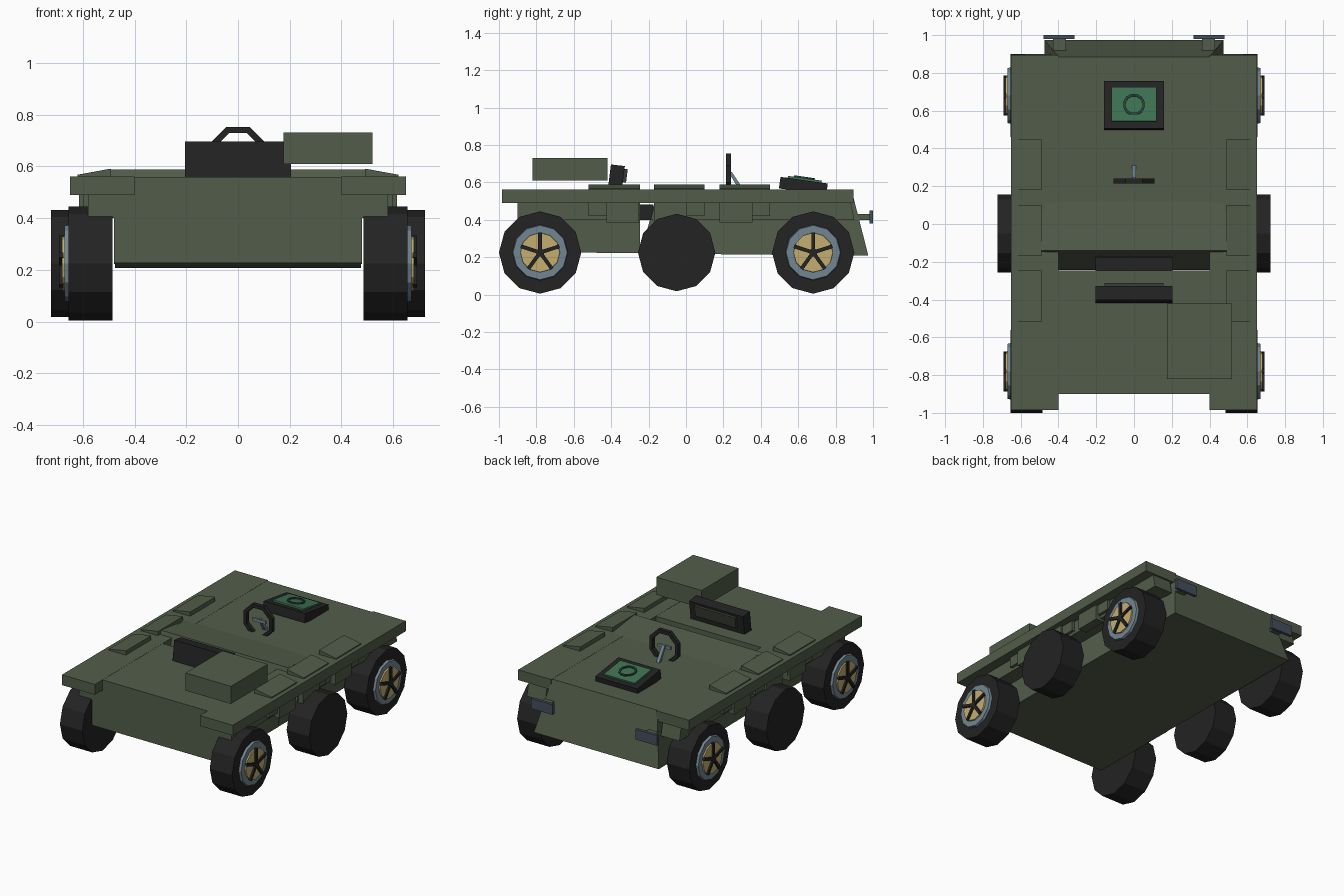
import bpy, bmesh, math
from mathutils import Matrix, Vector

if "Cube" in bpy.data.objects:
    bpy.data.objects.remove(bpy.data.objects["Cube"])


def mat(name, rgb):
    m = bpy.data.materials.new(name)
    m.diffuse_color = (*rgb, 1)
    m.use_nodes = True
    m.node_tree.nodes["Principled BSDF"].inputs["Base Color"].default_value = m.diffuse_color
    return m


GREEN = mat("army_green", (0.085, 0.11, 0.068))
BLACK = mat("rubber_black", (0.017, 0.017, 0.017))
STEEL = mat("blue_grey_steel", (0.17, 0.24, 0.29))
GOLD = mat("gold", (0.55, 0.42, 0.16))
SCREEN = mat("screen_green", (0.05, 0.17, 0.085))
TEAL = mat("dark_teal", (0.025, 0.06, 0.05))
OLIVE = mat("dark_olive", (0.04, 0.045, 0.032))
SLATE = mat("slate", (0.06, 0.075, 0.11))


def finish(name, bm, material):
    bmesh.ops.recalc_face_normals(bm, faces=bm.faces[:])
    me = bpy.data.meshes.new(name)
    bm.to_mesh(me)
    bm.free()
    me.materials.append(material)
    ob = bpy.data.objects.new(name, me)
    bpy.context.collection.objects.link(ob)
    return ob


def box(name, lo, hi, material, tilt=0):
    """Axis box between two corners, tilted about its own x axis."""
    bm = bmesh.new()
    lo, hi = Vector(lo), Vector(hi)
    bmesh.ops.create_cube(bm, size=1)
    bmesh.ops.scale(bm, vec=hi - lo, verts=bm.verts)
    bmesh.ops.rotate(bm, matrix=Matrix.Rotation(math.radians(tilt), 3, 'X'), verts=bm.verts)
    bmesh.ops.translate(bm, vec=(lo + hi) / 2, verts=bm.verts)
    return finish(name, bm, material)


def prism(name, profile, axis, a, b, material):
    """Extrude a profile along x (yz points) or y (xz points)."""
    bm = bmesh.new()
    pt = (lambda p, t: (t, p[0], p[1])) if axis == 'X' else (lambda p, t: (p[0], t, p[1]))
    face = bm.faces.new([bm.verts.new(pt(p, a)) for p in profile])
    ext = bmesh.ops.extrude_face_region(bm, geom=[face])
    vs = [v for v in ext["geom"] if isinstance(v, bmesh.types.BMVert)]
    bmesh.ops.translate(bm, vec=(b - a, 0, 0) if axis == 'X' else (0, b - a, 0), verts=vs)
    return finish(name, bm, material)


def disc(name, x0, x1, y, z, r0, r1, material, n=12):
    """Cylinder along x from x0 (radius r0) to x1 (radius r1), vertex at top."""
    bm = bmesh.new()
    bmesh.ops.create_cone(bm, cap_ends=True, segments=n, radius1=r0, radius2=r1, depth=abs(x1 - x0))
    s = 1 if x1 > x0 else -1
    bmesh.ops.rotate(bm, matrix=Matrix.Rotation(s * math.pi / 2, 3, 'Y'), verts=bm.verts)
    bmesh.ops.translate(bm, vec=((x0 + x1) / 2, y, z), verts=bm.verts)
    return finish(name, bm, material)


def ring(name, centre, R, r, n, m, rot, material):
    """Low-poly ring lying in xy, then rotated by the given matrix."""
    bm = bmesh.new()
    rows = []
    for i in range(n):
        a = 2 * math.pi * (i + 0.5) / n
        rows.append([])
        for j in range(m):
            b = 2 * math.pi * (j + 0.5) / m
            d = R + r * math.cos(b)
            p = rot @ Vector((d * math.cos(a), d * math.sin(a), r * math.sin(b)))
            rows[-1].append(bm.verts.new(p + Vector(centre)))
    for i in range(n):
        for j in range(m):
            k, l = (i + 1) % n, (j + 1) % m
            bm.faces.new((rows[i][j], rows[k][j], rows[k][l], rows[i][l]))
    return finish(name, bm, material)


# Hull in two halves with a wedge-shaped footwell between them
prism("front_hull", [(-0.9, 0.227), (-0.245, 0.222), (-0.245, 0.56), (-0.9, 0.56)],
      'X', -0.48, 0.48, GREEN)
rear = prism("rear_hull", [(-0.243, 0.22), (0.975, 0.208), (0.885, 0.56), (0.12, 0.56),
                           (-0.14, 0.588)], 'X', -0.475, 0.475, GREEN)
for v in rear.data.vertices:  # back plate narrows to the top
    if v.co.y > 0.85 and v.co.z > 0.5:
        v.co.x = math.copysign(0.40, v.co.x)
prism("deck_ramp", [(0.12, 0.555), (-0.14, 0.588), (-0.147, 0.555)], 'X', -0.49, 0.49, GREEN)

for s, side in ((-1, "left"), (1, "right")):
    def sx(a, b):
        return (min(s * a, s * b), max(s * a, s * b))

    # Upper side hull and full-length fender
    a, b = sx(0.44, 0.58)
    box(side + "_front_sponson", (a, -0.9, 0.40), (b, -0.245, 0.50), GREEN)
    prism(side + "_rear_sponson", [(-0.19, 0.40), (0.9, 0.40), (0.88, 0.50), (-0.16, 0.50)],
          'X', a, b, GREEN)
    a, b = sx(0.40, 0.65)
    box(side + "_fender", (a, -0.985, 0.49), (b, 0.895, 0.561), GREEN)

    # Sloped deck plates with brackets under the fender
    for y0, y1 in ((-0.52, -0.245), (-0.17, 0.10), (0.18, 0.45)):
        prism(side + "_deck_plate", [(s * 0.49, 0.555), (s * 0.49, 0.59), (s * 0.50, 0.59),
                                     (s * 0.62, 0.568), (s * 0.62, 0.555)], 'Y', y0, y1, GREEN)
        a, b = sx(0.55, 0.60)
        box(side + "_bracket", (a, y0, 0.42), (b, y1, 0.495), GREEN)
        c = y0 + 0.095 if y0 < -0.4 else y0
        a, b = sx(0.55, 0.615)
        box(side + "_deep_bracket", (a, c, 0.385), (b, c + 0.175, 0.495), GREEN)

    # Tail lamp
    a, b = sx(0.315, 0.48)
    box(side + "_tail_lamp", (a, 0.98, 0.38), (b, 1.0, 0.45), SLATE)
    a, b = sx(0.36, 0.43)
    box(side + "_lamp_mount", (a, 0.90, 0.40), (b, 0.985, 0.43), GREEN)

    # Corner wheels with rim, gold hub and five spokes
    for y, end in ((-0.78, "front"), (0.68, "back")):
        n = f"{side}_{end}_"
        z = 0.225
        disc(n + "tyre", s * 0.485, s * 0.655, y, z, 0.22, 0.22, BLACK)
        disc(n + "rim", s * 0.65, s * 0.671, y, z, 0.15, 0.145, STEEL)
        disc(n + "hub", s * 0.66, s * 0.68, y, z, 0.108, 0.105, GOLD)
        disc(n + "hub_cap", s * 0.675, s * 0.691, y, z, 0.022, 0.022, BLACK)
        for k in range(5):
            bm = bmesh.new()
            bmesh.ops.create_cube(bm, size=1)
            bmesh.ops.scale(bm, vec=(0.016, 0.02, 0.108), verts=bm.verts)
            bmesh.ops.translate(bm, vec=(s * 0.683, 0, 0.054), verts=bm.verts)
            bmesh.ops.rotate(bm, matrix=Matrix.Rotation(k * math.tau / 5, 3, 'X'), verts=bm.verts)
            bmesh.ops.translate(bm, vec=(0, y, z), verts=bm.verts)
            finish(n + "spoke", bm, BLACK)

    # Plain middle wheel
    disc(side + "_middle_wheel", s * 0.55, s * 0.722, -0.05, 0.225, 0.207, 0.207, BLACK)

# Seat: cushion in the footwell, leaning backrest with pad
box("seat_cushion", (-0.205, -0.245, 0.40), (0.205, -0.175, 0.482), BLACK)
box("seat_back", (-0.205, -0.41, 0.555), (0.205, -0.335, 0.692), BLACK, -7)
box("seat_pad", (-0.155, -0.337, 0.60), (0.155, -0.316, 0.672), OLIVE, -7)

# Storage box
box("storage_box", (0.175, -0.82, 0.61), (0.52, -0.42, 0.731), GREEN)

# Steering wheel: ring sunk into the deck, crossbar and sloped column
ring("steering_wheel", (0, 0.228, 0.644), 0.105, 0.019, 8, 4,
     Matrix.Rotation(math.pi / 2, 3, 'X'), BLACK)
box("steering_crossbar", (-0.05, 0.225, 0.632), (0.05, 0.24, 0.652), STEEL)
prism("steering_column", [(0.228, 0.655), (0.245, 0.655), (0.31, 0.558), (0.285, 0.558)],
      'X', -0.011, 0.011, STEEL)

# Tilted control console with screen and dial ring
box("console", (-0.16, 0.50, 0.55), (0.16, 0.755, 0.612), BLACK, -8)
box("console_screen", (-0.118, 0.543, 0.607), (0.118, 0.726, 0.622), SCREEN, -8)
ring("console_dial", (0, 0.632, 0.624), 0.052, 0.009, 12, 4,
     Matrix.Rotation(math.radians(-8), 3, 'X'), TEAL)
